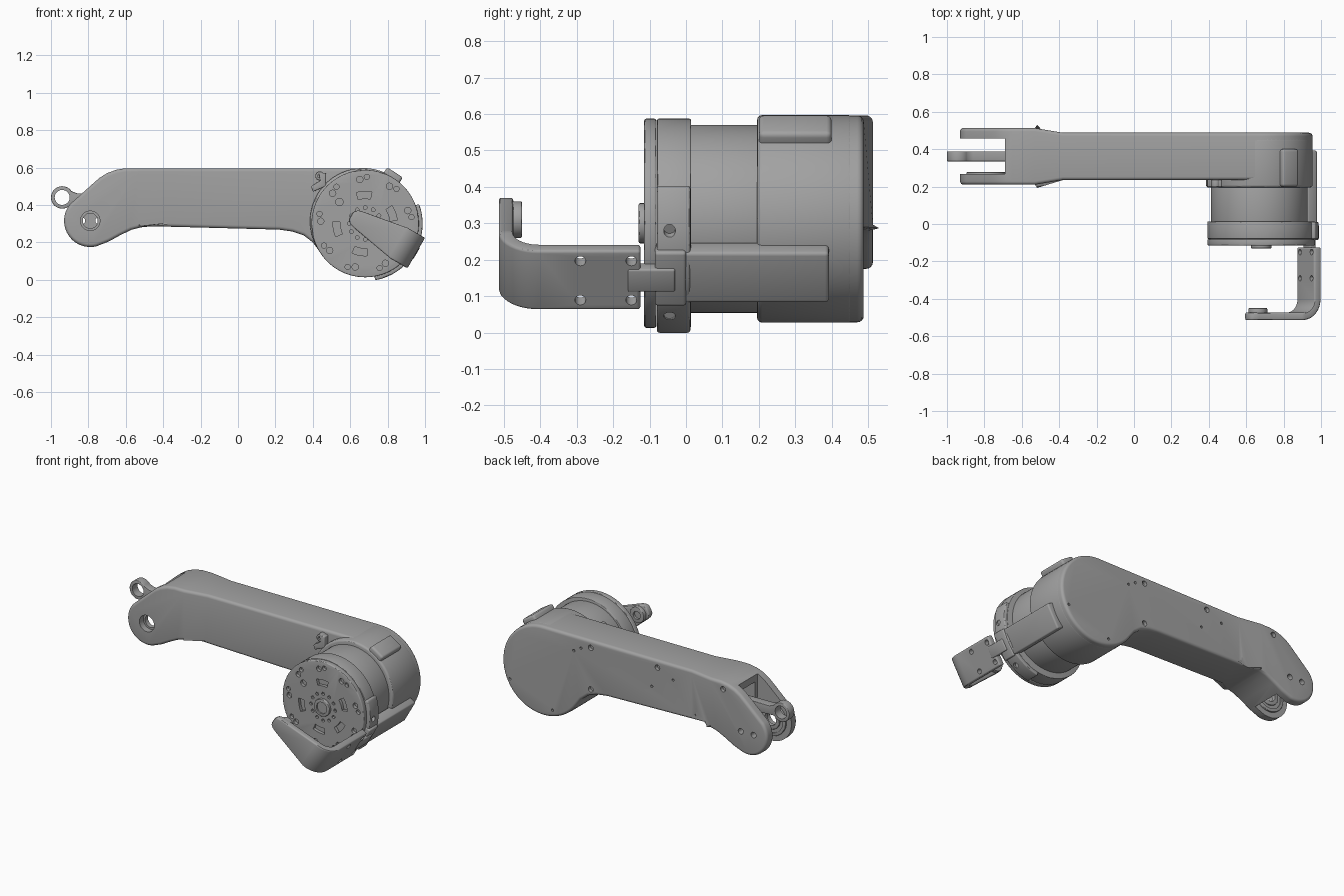
import bpy, bmesh
from math import sin, cos, pi, radians
from mathutils import Matrix, Vector

old = bpy.data.objects.get("Cube")
if old:
    bpy.data.objects.remove(old)

grey = bpy.data.materials.new("machined_grey")
grey.use_nodes = True
grey.diffuse_color = (0.36, 0.36, 0.36, 1)
grey.node_tree.nodes["Principled BSDF"].inputs["Base Color"].default_value = (0.36, 0.36, 0.36, 1)

MOTOR = (0.67, 0.312)          # motor and housing axis (x, z)
DISC = (0.68, 0.30)            # output disc axis
PIVOT = (-0.79, 0.315)         # fork pivot axis
# Local frame of the bracket: x is radial, z is tangential
TILT = Matrix.Translation((DISC[0], 0, DISC[1])) @ Matrix.Rotation(radians(30), 4, 'Y')


def arc(c, r, a0, a1, n):
    return [(c[0] + r * cos(radians(a0 + (a1 - a0) * i / n)),
             c[1] + r * sin(radians(a0 + (a1 - a0) * i / n))) for i in range(n + 1)]


def circle(c, r, n=64):
    return arc(c, r, 0, 360, n)[:-1]


def rect(x0, x1, z0, z1):
    return [(x0, z0), (x1, z0), (x1, z1), (x0, z1)]


def add_prism(bm, outline, y0, y1, mat=None):
    face = bm.faces.new([bm.verts.new((x, y0, z)) for x, z in outline])
    ext = bmesh.ops.extrude_face_region(bm, geom=[face])["geom"]
    top = [v for v in ext if isinstance(v, bmesh.types.BMVert)]
    bmesh.ops.translate(bm, verts=top, vec=(0, y1 - y0, 0))
    if mat:
        bmesh.ops.transform(bm, matrix=mat, verts=list(face.verts) + top)


def to_object(bm, name):
    bmesh.ops.recalc_face_normals(bm, faces=bm.faces)
    mesh = bpy.data.meshes.new(name)
    bm.to_mesh(mesh)
    bm.free()
    obj = bpy.data.objects.new(name, mesh)
    bpy.context.collection.objects.link(obj)
    mesh.materials.append(grey)
    return obj


def activate(obj):
    bpy.ops.object.select_all(action='DESELECT')
    obj.select_set(True)
    bpy.context.view_layer.objects.active = obj


def modify(obj, kind, **settings):
    activate(obj)
    mod = obj.modifiers.new(kind.lower(), kind)
    for key, value in settings.items():
        setattr(mod, key, value)
    bpy.ops.object.modifier_apply(modifier=mod.name)


def bevel(obj, width, segments=3):
    modify(obj, 'BEVEL', width=width, segments=segments, limit_method='ANGLE',
           angle_limit=radians(40))


def solid(name, outline, y0, y1, width=0.006, mat=None):
    bm = bmesh.new()
    add_prism(bm, outline, y0, y1, mat)
    obj = to_object(bm, name)
    if width:
        bevel(obj, width)
    return obj


def cut(obj, prisms):
    """Subtract a list of (outline, y0, y1[, matrix]) prisms."""
    bm = bmesh.new()
    for p in prisms:
        add_prism(bm, *p)
    tool = to_object(bm, "cutter")
    tool.hide_render = True
    modify(obj, 'BOOLEAN', object=tool, operation='DIFFERENCE', solver='EXACT')
    bpy.data.objects.remove(tool)


# Arm shell, wider at the fork
profile = (arc(PIVOT, 0.14, 140, 285, 20)
           + [(-0.69, 0.205), (-0.63, 0.238), (-0.57, 0.267), (-0.52, 0.28), (-0.46, 0.286),
              (0.22, 0.268), (0.29, 0.258), (0.35, 0.238), (0.40, 0.2)]
           + arc(MOTOR, 0.284, 215, 450, 44)
           + [(-0.60, 0.596), (-0.65, 0.588), (-0.70, 0.57), (-0.74, 0.545), (-0.78, 0.51)])
bm = bmesh.new()
add_prism(bm, profile, 0.235, 0.488)
for x in (-0.53, -0.38):
    bmesh.ops.bisect_plane(bm, geom=bm.verts[:] + bm.edges[:] + bm.faces[:],
                           plane_co=(x, 0, 0), plane_no=(1, 0, 0))
for v in bm.verts:
    if v.co.x < -0.5:
        v.co.y += 0.025 if v.co.y > 0.36 else -0.025
arm = to_object(bm, "arm_shell")
bevel(arm, 0.018, 4)

# Fork slot, link pocket, pivot hole, and screw holes in the back
cut(arm, [(rect(-1.1, -0.69, 0, 0.8), 0.266, 0.457)])
cut(arm, [(rect(-0.75, -0.55, 0.28, 0.53), 0.29, 0.43)])
cut(arm, [(circle(PIVOT, 0.052, 40), 0.15, 0.3)]
    + [(circle((PIVOT[0] + s * 0.045, PIVOT[1]), 0.018, 20), 0.44, 0.6) for s in (-1, 1)]
    + [(circle(p, 0.017, 20), d, 0.6) for p, d in
       [((-0.62, 0.55), 0.49), ((-0.14, 0.55), 0.465), ((0.33, 0.55), 0.465),
        ((0.33, 0.285), 0.465), ((-0.42, 0.32), 0.48)]]
    + [(circle(p, 0.008, 12), 0.475, 0.6) for p in
       [(0.45, 0.5), (0.4, 0.53), (-0.1, 0.42), (-0.25, 0.5), (0.9, 0.2), (0.6, 0.08)]])

# Pivot bearing inside the fork
bearing = solid("fork_bearing", circle(PIVOT, 0.105), 0.25, 0.277, 0.004)
cut(bearing, [(circle(PIVOT, 0.04, 40), 0.2, 0.4)])
groove = circle(PIVOT, 0.085, 48)
cut(bearing, [(groove, 0.27, 0.3)])
race = solid("bearing_race", circle(PIVOT, 0.064, 48), 0.25, 0.279, 0.004)
cut(race, [(circle(PIVOT, 0.04, 40), 0.2, 0.4)])

# Push link with an eye
EYE = (-0.94, 0.44)
link = solid("link_rod", arc(EYE, 0.06, 35, 325, 36)
             + [(-0.86, 0.405), (-0.58, 0.39), (-0.58, 0.46), (-0.86, 0.462)], 0.335, 0.388, 0.004)
cut(link, [(circle(EYE, 0.04, 40), 0.3, 0.42)])

# Motor housing, motor can and output disc
solid("motor_housing", circle(MOTOR, 0.285, 80), 0.195, 0.46, 0.014)
solid("motor_can", circle(MOTOR, 0.258, 80), 0.0, 0.21, 0.004)
solid("disc_base", circle(DISC, 0.287, 80), -0.079, 0.014, 0.004)
disc = solid("output_disc", circle(DISC, 0.287, 80), -0.115, -0.081, 0.006)
holes = []
for i in range(9):
    a = 40 * i + 12
    for da, r, size in ((-4, 0.25, 0.014), (5, 0.238, 0.017)):
        holes.append((circle(arc(DISC, r, a + da, 0, 1)[0], size, 16), -0.2, -0.095))
for i in range(12):
    holes.append((circle(arc(DISC, 0.085, 30 * i, 0, 1)[0], 0.010, 12), -0.2, -0.1))
for a in (20, 92, 190, 260, 320):
    holes.append((arc(DISC, 0.172, a - 14, a + 14, 8) + arc(DISC, 0.134, a + 14, a - 14, 8),
                  -0.2, -0.095))
holes.append((circle(arc(DISC, 0.18, 140, 0, 1)[0], 0.02, 20), -0.2, -0.095))
cut(disc, holes)
hub = solid("disc_hub", circle(DISC, 0.055, 40), -0.13, -0.1, 0.004)
cut(hub, [(circle(DISC, 0.036, 32), -0.2, -0.122)])

# Cable lugs on the housing rim
solid("upper_lug", rect(0.25, 0.312, -0.05, 0.05), 0.2, 0.4, 0.014,
      Matrix.Translation((MOTOR[0], 0, MOTOR[1])) @ Matrix.Rotation(radians(-57), 4, 'Y'))
solid("cable_lug", [(0.40, 0.47), (0.47, 0.5), (0.47, 0.57), (0.43, 0.575), (0.44, 0.53), (0.39, 0.5)],
      0.198, 0.25, 0.006)
lug_eye = solid("cable_lug_eye", circle((0.437, 0.555), 0.024, 24), 0.198, 0.24, 0.004)
cut(lug_eye, [(circle((0.437, 0.555), 0.011, 16), 0.1, 0.225)])

# Radial drill: turns a prism along y into one along the bracket's radius
DRILL = TILT @ Matrix.Rotation(radians(-90), 4, 'Z')


def drill(y, v, r, u0, u1):
    return (circle((-y, v), r, 20), u0, u1, DRILL)


# Curved clamp around the disc and the strip along the housing
clamp = solid("bracket_clamp", arc((0, 0), 0.307, -50, 50, 32) + arc((0, 0), 0.27, 50, -50, 32),
              -0.08, 0.012, 0.008, TILT)
cut(clamp, [drill(-0.045, s * 0.135, 0.016, 0.262, 0.4) for s in (-1, 1)])
solid("housing_strip", rect(0.24, 0.302, -0.08, 0.08), -0.07, 0.392, 0.01, TILT)
solid("clamp_pad", rect(0.25, 0.31, -0.085, 0.085), -0.085, 0.0, 0.008, TILT)
solid("bracket_tongue", rect(0.28, 0.318, -0.036, 0.036), -0.16, -0.03, 0.006, TILT)

# Tapered L bracket: strip along a bent path, then thickened
path = [(-0.088, -0.494, 0.018), (-0.08, -0.494, 0.032), (-0.065, -0.494, 0.043),
        (-0.04, -0.494, 0.05), (0.2, -0.494, 0.092)]
path += [(u, y, 0.094) for u, y in arc((0.205, -0.404), 0.09, -90, 0, 10)]
path += [(0.295, -0.125, 0.094)]
bm = bmesh.new()
rows = [[bm.verts.new(TILT @ Vector((u, y, s * w))) for s in (-1, 1)] for u, y, w in path]
for a, b in zip(rows, rows[1:]):
    bm.faces.new((a[0], a[1], b[1], b[0]))
bracket = to_object(bm, "bent_bracket")
modify(bracket, 'SOLIDIFY', thickness=0.04, offset=0)
bevel(bracket, 0.01)
cut(bracket, [drill(y, s * 0.062, 0.015, 0.2, 0.4) for y in (-0.29, -0.15) for s in (-1, 1)])

# Bearing boss inside the bracket tip
boss = solid("bracket_boss", circle((-0.02, 0), 0.05, 40), -0.49, -0.45, 0.004, TILT)
cut(boss, [(circle((-0.02, 0), 0.025, 28), -0.465, -0.4, TILT)])

# Smooth round surfaces, keep edges crisp
for obj in bpy.context.scene.objects:
    if obj.type == 'MESH' and grey.name in obj.data.materials:
        activate(obj)
        bpy.ops.object.shade_smooth_by_angle(angle=radians(30))
